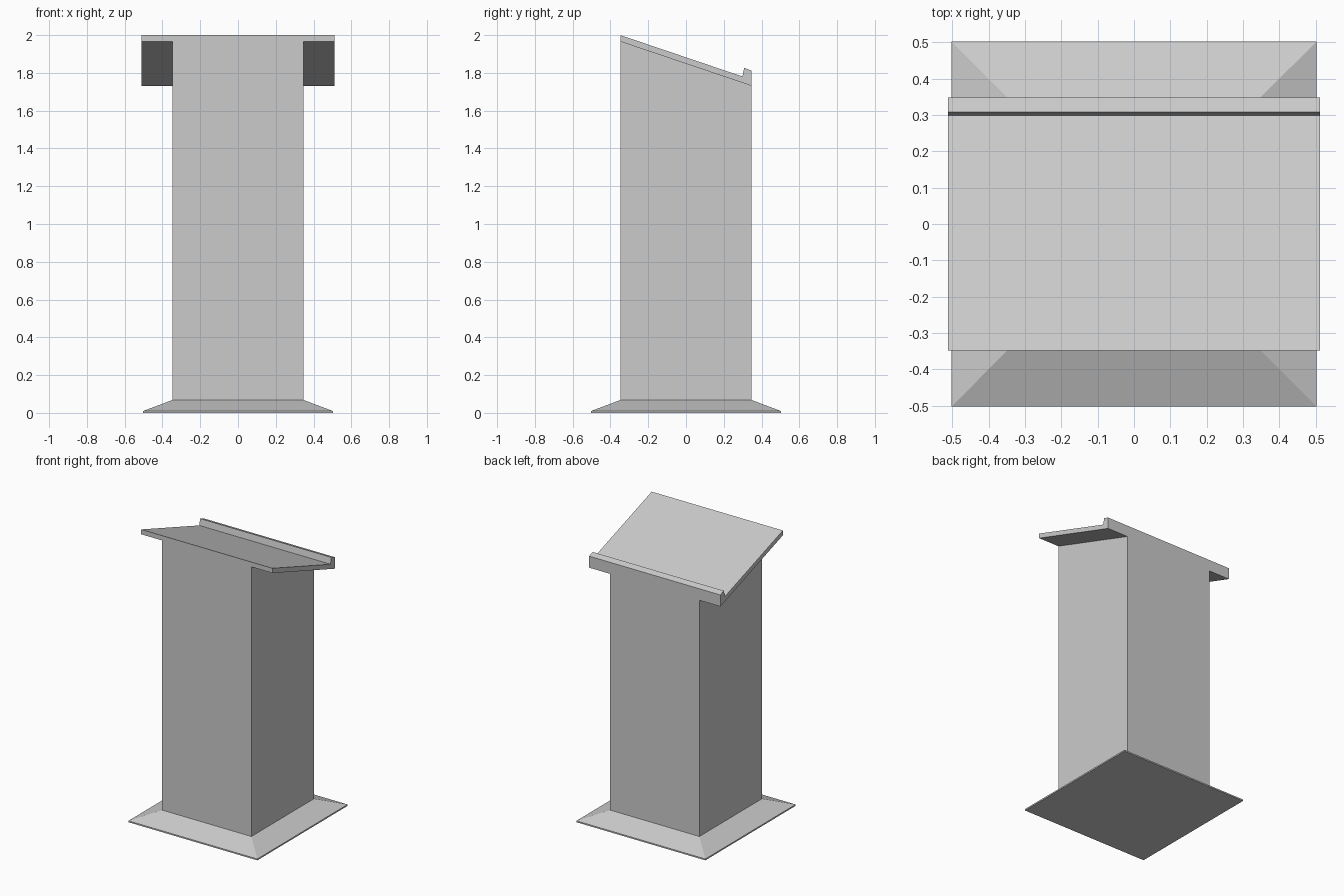
import bpy

if "Cube" in bpy.data.objects:
    bpy.data.objects.remove(bpy.data.objects["Cube"])


def make_object(name, verts, faces):
    mesh = bpy.data.meshes.new(name)
    mesh.from_pydata(verts, [], faces)
    mesh.update()
    obj = bpy.data.objects.new(name, mesh)
    bpy.context.collection.objects.link(obj)
    return obj


def extrude_x(name, profile, half_width):
    """Solid from a counter-clockwise (y, z) profile, extruded along x."""
    n = len(profile)
    verts = [(x, y, z) for x in (-half_width, half_width) for y, z in profile]
    faces = [list(range(n))[::-1], list(range(n, 2 * n))]
    faces += [[i, (i + 1) % n, n + (i + 1) % n, n + i] for i in range(n)]
    return make_object(name, verts, faces)


def stacked_squares(name, levels):
    """Solid from square rings given as (half_size, z)."""
    verts = [(sx * h, sy * h, z) for h, z in levels
             for sx, sy in ((-1, -1), (1, -1), (1, 1), (-1, 1))]
    top = 4 * (len(levels) - 1)
    faces = [[3, 2, 1, 0], [top + i for i in range(4)]]
    for k in range(0, top, 4):
        faces += [[k + i, k + (i + 1) % 4, k + 4 + (i + 1) % 4, k + 4 + i]
                  for i in range(4)]
    return make_object(name, verts, faces)


HALF = 0.348  # half thickness of the column

# Flared base plate with a thin vertical rim
stacked_squares("base", [(0.502, 0.0), (0.502, 0.01), (HALF, 0.068)])

# Square column, its slanted top buried in the reading board
extrude_x("column", [(-HALF, 0.03), (HALF, 0.03), (HALF, 1.745), (-HALF, 1.98)], HALF)

# Slanted reading board with the book ledge along its low edge
extrude_x("reading_board", [
    (-HALF, 1.966), (HALF, 1.731), (HALF, 1.812),
    (0.308, 1.826), (0.299, 1.781), (-HALF, 2.0)], 0.511)
